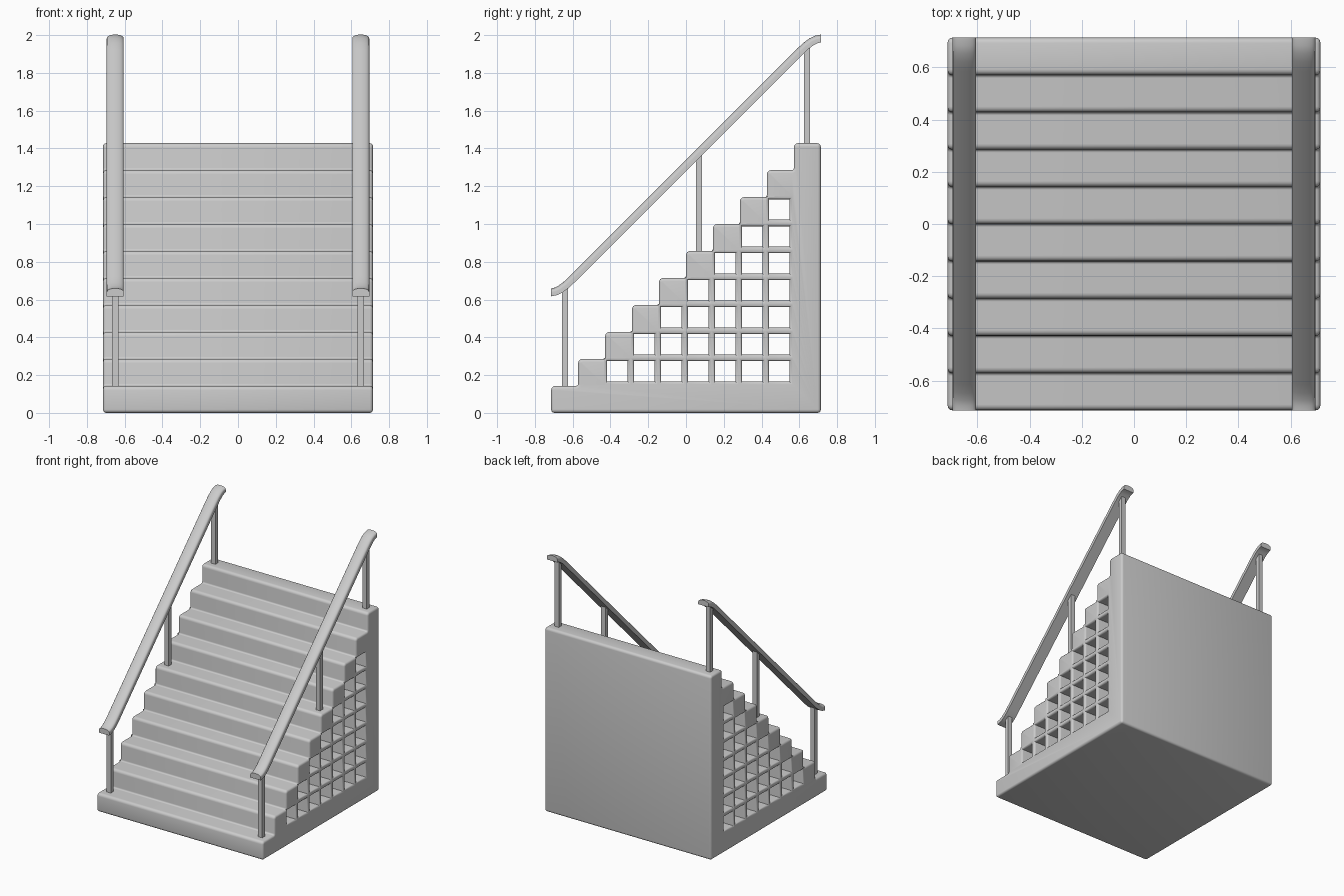
import bpy, bmesh, math
from mathutils import Matrix, Vector

if "Cube" in bpy.data.objects:
    bpy.data.objects.remove(bpy.data.objects["Cube"])

H = 0.714          # half width and half depth
S = 2 * H / 10     # step size
B = 0.016          # edge rounding


def smooth(ob, angle=35):
    bpy.ops.object.select_all(action='DESELECT')
    ob.select_set(True)
    bpy.context.view_layer.objects.active = ob
    bpy.ops.object.shade_smooth_by_angle(angle=math.radians(angle))


def add_mesh(name, bm):
    bmesh.ops.recalc_face_normals(bm, faces=bm.faces)
    me = bpy.data.meshes.new(name)
    bm.to_mesh(me)
    bm.free()
    ob = bpy.data.objects.new(name, me)
    bpy.context.collection.objects.link(ob)
    return ob


def rounded(points, radii, n=4):
    out = []
    for i, (p, r) in enumerate(zip(points, radii)):
        p = Vector(p)
        u = (Vector(points[i - 1]) - p).normalized()
        v = (Vector(points[(i + 1) % len(points)]) - p).normalized()
        c = p + (u + v) * r
        for k in range(n + 1):
            a = k / n * math.pi / 2
            out.append(c - v * r * math.cos(a) - u * r * math.sin(a))
    return out


def add_spline(curve, pts):
    s = curve.splines.new('POLY')
    s.points.add(len(pts) - 1)
    for q, p in zip(s.points, pts):
        q.co = (p[0], p[1], 0, 1)
    s.use_cyclic_u = True


# Stair block: stepped side profile with a lattice of square tunnels
curve = bpy.data.curves.new("stair_profile", 'CURVE')
curve.dimensions = '2D'
curve.fill_mode = 'BOTH'
curve.extrude = H - B
curve.bevel_depth = B
curve.bevel_resolution = 2
curve.offset = -B
pts, rad = [(H, 0), (H, 10 * S)], [0.018, 0.02]
for k in range(9, -1, -1):
    y = -H + k * S
    pts.append((y, (k + 1) * S))
    rad.append(0.022)
    pts.append((y, k * S))
    rad.append(0.012 if k else 0.018)
add_spline(curve, rounded(pts, rad))
h = 0.054
for row in range(7):
    for col in range(row, 7):
        y, z = -0.363 + col * S, 0.22 + row * S
        add_spline(curve, [(y - h, z - h), (y + h, z - h), (y + h, z + h), (y - h, z + h)])
helper = bpy.data.objects.new("stair_profile", curve)
bpy.context.collection.objects.link(helper)
bpy.context.view_layer.update()
me = bpy.data.meshes.new_from_object(helper.evaluated_get(bpy.context.evaluated_depsgraph_get()))
bpy.data.objects.remove(helper)
bm = bmesh.new()
bm.from_mesh(me)
bmesh.ops.transform(bm, verts=bm.verts,
                    matrix=Matrix(((0, 0, 1, 0), (1, 0, 0, 0), (0, 1, 0, 0), (0, 0, 0, 1))))
bmesh.ops.remove_doubles(bm, verts=bm.verts, dist=0.0003)
smooth(add_mesh("stair_block", bm), 40)

# Handrail path (y, z) and domed cross-section (across, up)
path = [(-0.714, 0.638), (-0.69, 0.643), (-0.665, 0.655), (-0.635, 0.677), (-0.60, 0.71)]
path += [(-y, 2.62 - z) for y, z in reversed(path)]
section = [(-0.045, -0.021), (0.045, -0.021)]
section += [(0.045 * math.cos(a), 0.021 * math.sin(a) ** 0.8)
            for a in [math.pi * k / 12 for k in range(12)]] + [(-0.045, 0)]


def handrail(name, x):
    bm = bmesh.new()
    rings = []
    for i, (y, z) in enumerate(path):
        a, b = Vector(path[max(i - 1, 0)]), Vector(path[min(i + 1, len(path) - 1)])
        t = (b - a).normalized()
        n = Vector((-t.y, t.x))
        if i in (0, len(path) - 1):
            n = Vector((0, 1))
        rings.append([bm.verts.new((x + u, y + n.x * w, z + n.y * w)) for u, w in section])
    m = len(section)
    for r, q in zip(rings, rings[1:]):
        for k in range(m):
            bm.faces.new((r[k], r[(k + 1) % m], q[(k + 1) % m], q[k]))
    bm.faces.new(rings[0])
    bm.faces.new(rings[-1])
    smooth(add_mesh(name, bm))


def post(name, x, y, z0, z1):
    bm = bmesh.new()
    bmesh.ops.create_cube(bm, size=1, matrix=Matrix.Translation((x, y, (z0 + z1) / 2))
                          @ Matrix.Diagonal((0.036, 0.033, z1 - z0, 1)))
    add_mesh(name, bm)


# Handrails and posts on both sides
for side, x in (("left", -0.65), ("right", 0.65)):
    handrail(side + "_handrail", x)
    post(side + "_lower_post", x, -0.641, S - 0.02, 0.67)
    post(side + "_middle_post", x, 0.069, 6 * S - 0.02, 1.375)
    post(side + "_upper_post", x, 0.641, 10 * S - 0.02, 1.945)
